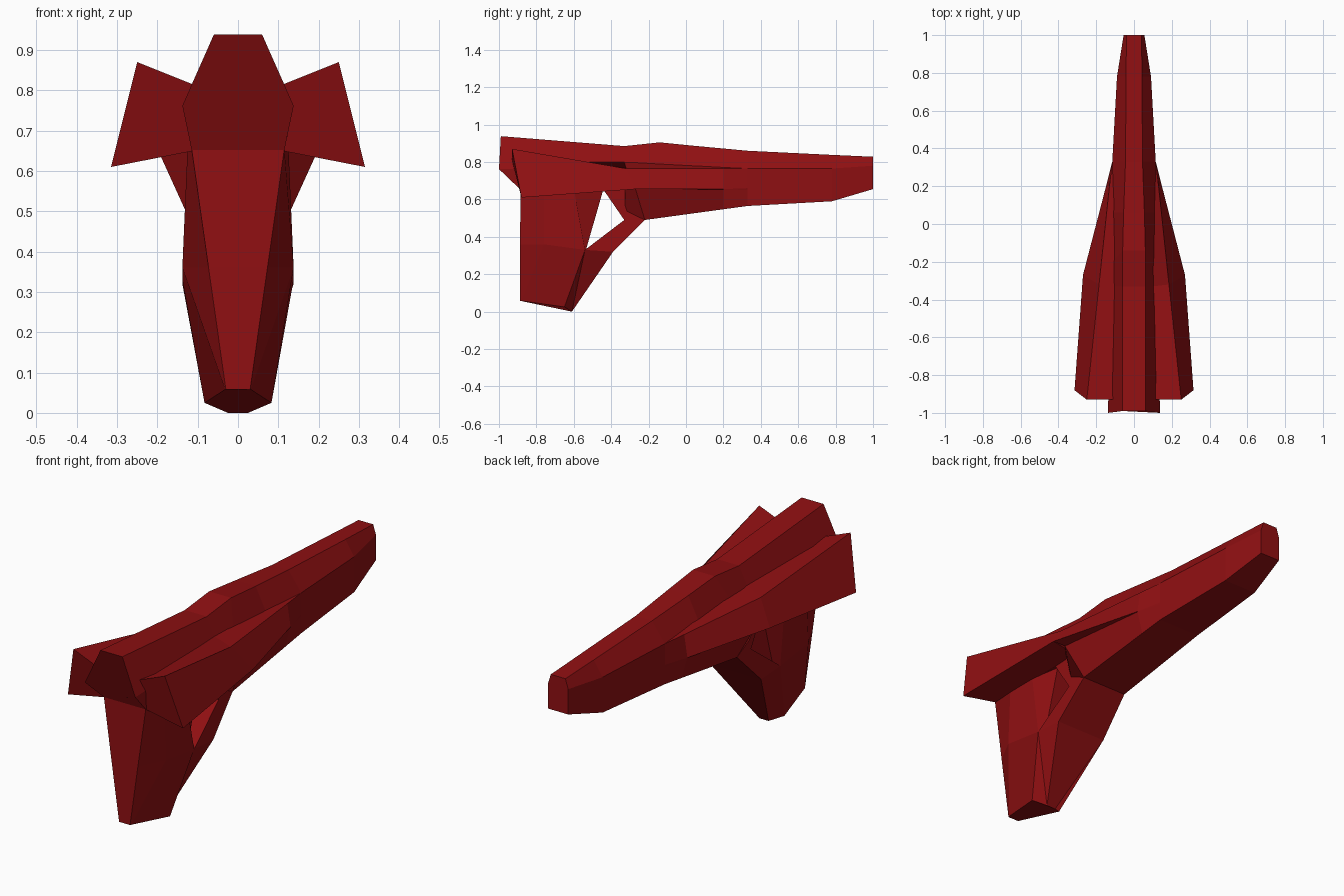
import bpy, bmesh

red = bpy.data.materials.new("deep red")
red.diffuse_color = (0.28, 0.005, 0.006, 1)


def loft(name, rings, mirror=False):
    """Skin a row of matching rings. Half rings are closed across x=0,
    whole rings (mirror=True) are repeated on the other side."""
    bm = bmesh.new()
    loops = []
    for ring in rings:
        pts = list(ring)
        if not mirror:
            pts += [(-x, y, z) for x, y, z in reversed(ring)]
        loops.append([bm.verts.new(p) for p in pts])
    n = len(loops[0])
    for a, b in zip(loops, loops[1:]):
        for i in range(n):
            j = (i + 1) % n
            bm.faces.new((a[i], a[j], b[j], b[i]))
    bm.faces.new(loops[0])
    bm.faces.new(reversed(loops[-1]))
    if mirror:
        geo = bm.verts[:] + bm.edges[:] + bm.faces[:]
        copy = bmesh.ops.duplicate(bm, geom=geo)["geom"]
        for v in copy:
            if isinstance(v, bmesh.types.BMVert):
                v.co.x = -v.co.x
    bmesh.ops.remove_doubles(bm, verts=bm.verts[:], dist=0.0005)
    bmesh.ops.recalc_face_normals(bm, faces=bm.faces[:])
    me = bpy.data.meshes.new(name)
    bm.to_mesh(me)
    bm.free()
    me.materials.append(red)
    ob = bpy.data.objects.new(name, me)
    bpy.context.collection.objects.link(ob)
    return ob


# Long six-sided body: top edge, shoulder and bottom edge at each station
loft("body", [
    [(.06, -.99, .938), (.138, -1, .762), (.115, -.885, .652)],
    [(.06, -.33, .885), (.12, -.33, .765), (.115, -.44, .65)],
    [(.06, -.14, .905), (.115, -.2, .765), (.125, -.33, .49)],
    [(.055, .06, .885), (.115, .06, .765), (.125, -.22, .49)],
    [(.045, .33, .86), (.115, .33, .765), (.115, .33, .565)],
    [(.042, .78, .838), (.09, .78, .765), (.09, .78, .59)],
    [(.04, 1, .828), (.055, 1, .78), (.055, 1, .655)],
])

# Grip: narrow back, bulging sides, front edge
loft("grip", [
    [(.115, -.885, .655), (.125, -.76, .66), (.125, -.6, .66), (.1, -.44, .66)],
    [(.073, -.887, .36), (.138, -.76, .36), (.138, -.54, .33), (.1, -.535, .33)],
    [(.03, -.887, .058), (.032, -.88, .058), (.083, -.65, .025), (.025, -.61, 0)],
])

# Strut that joins the grip to the underside of the body
loft("front_strut", [
    [(.125, -.33, .49), (.125, -.22, .49)],
    [(.138, -.54, .33), (.138, -.39, .32)],
    [(.083, -.65, .025), (.025, -.61, 0)],
])

# Slanted rear fins
loft("fins", [
    [(.1, -.93, .81), (.25, -.93, .87), (.315, -.88, .61), (.1, -.88, .652)],
    [(.1, -.33, .80), (.185, -.32, .765), (.27, -.27, .655), (.1, -.3, .655)],
], mirror=True)

# Side fairings that taper forward from the fins into the body
loft("fairings", [
    [(.1, -.33, .80), (.185, -.32, .765), (.27, -.27, .655),
     (.2, -.27, .655), (.125, -.22, .49), (.1, -.33, .5)],
    [(.1, .2, .775), (.13, .2, .765), (.148, .2, .655),
     (.146, .2, .654), (.117, .2, .548), (.1, .2, .555)],
    [(.1, .33, .77), (.115, .33, .765), (.115, .33, .66),
     (.115, .33, .65), (.115, .33, .566), (.1, .33, .57)],
], mirror=True)
